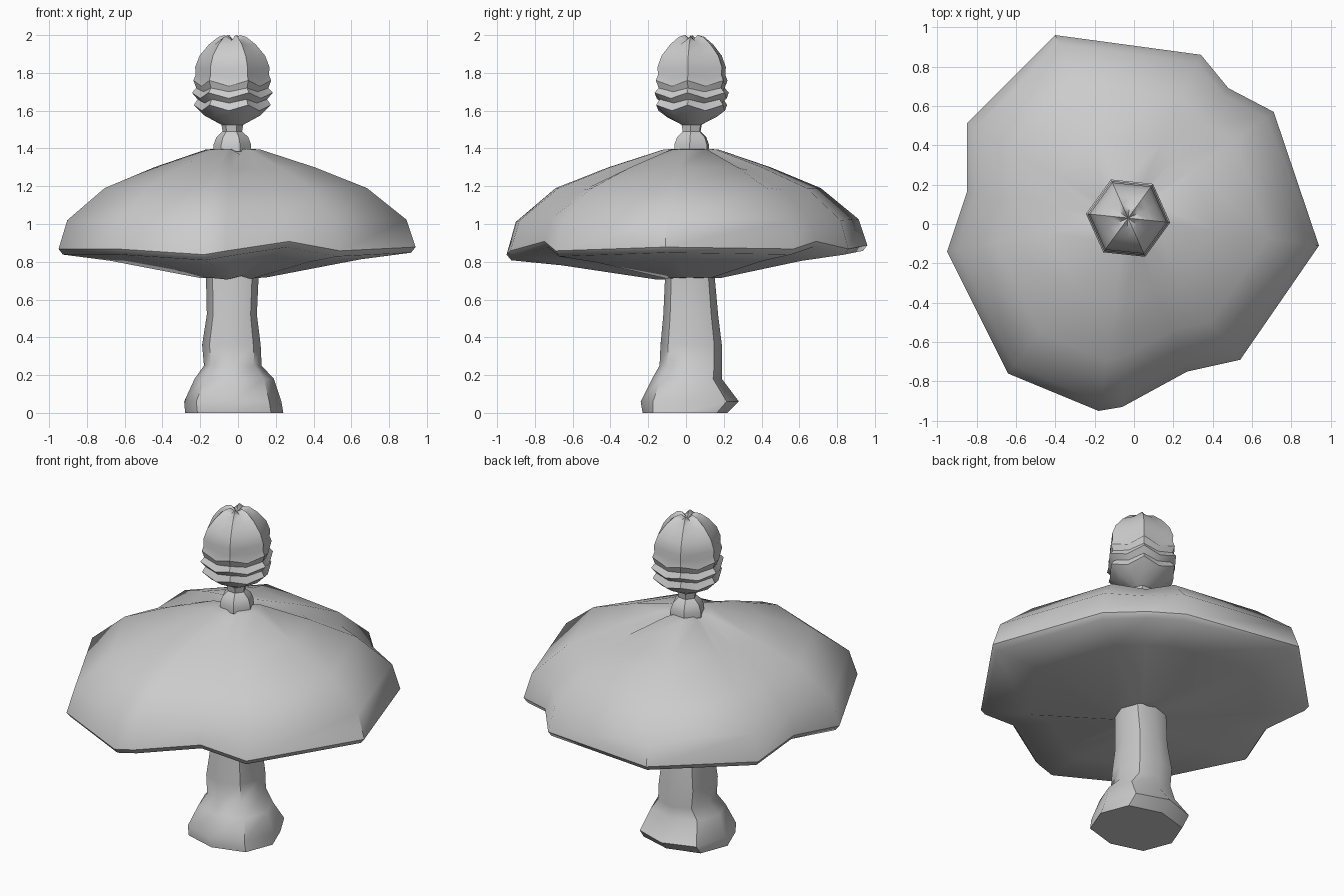
import bpy, bmesh
from math import cos, sin, radians

if "Cube" in bpy.data.objects:
    bpy.data.objects.remove(bpy.data.objects["Cube"])


def loft(name, rings, angle=45):
    """Skin a list of equal-length vertex rings; a ring of one point closes an end."""
    bm = bmesh.new()
    vs = [[bm.verts.new(p) for p in r] for r in rings]
    for a, b in zip(vs, vs[1:]):
        n = max(len(a), len(b))
        for i in range(n):
            j = (i + 1) % n
            if len(a) == 1:
                bm.faces.new((a[0], b[j], b[i]))
            elif len(b) == 1:
                bm.faces.new((a[i], a[j], b[0]))
            else:
                bm.faces.new((a[i], a[j], b[j], b[i]))
    bmesh.ops.recalc_face_normals(bm, faces=bm.faces)
    me = bpy.data.meshes.new(name)
    bm.to_mesh(me)
    bm.free()
    ob = bpy.data.objects.new(name, me)
    bpy.context.collection.objects.link(ob)
    bpy.ops.object.select_all(action='DESELECT')
    ob.select_set(True)
    bpy.context.view_layer.objects.active = ob
    bpy.ops.object.shade_smooth_by_angle(angle=radians(angle))
    return ob


CX, CY = -0.03, 0.03

# cap: notched rim outline (x, y, height offset), scaled up into a dome and in below
rim = [(-0.40, 0.96, 0.02), (0.34, 0.86, 0), (0.48, 0.69, 0.04), (0.71, 0.57, 0),
       (0.94, -0.11, 0.01), (0.54, -0.69, -0.01), (0.27, -0.75, 0.04),
       (-0.06, -0.93, -0.01), (-0.18, -0.95, -0.03), (-0.64, -0.76, 0),
       (-0.95, -0.14, 0), (-0.85, 0.16, 0.03), (-0.85, 0.51, 0)][::-1]


def cap_ring(s, z, wave=1.0, crease=0.0):
    return [(CX + (x - CX) * s, CY + (y - CY) * s,
             z + d * wave - (crease if d >= 0.03 else 0)) for x, y, d in rim]


loft("mushroom_cap", [
    [(CX, CY, 0.71)], cap_ring(0.19, 0.715, 0.3), cap_ring(0.70, 0.805, 0.8),
    cap_ring(0.975, 0.838), cap_ring(1.0, 0.868), cap_ring(0.95, 1.02, 0.3),
    cap_ring(0.735, 1.19, 0, 0.01), cap_ring(0.45, 1.30, 0, 0.015),
    cap_ring(0.15, 1.395, 0, 0.03), [(CX, CY, 1.40)]], 50)

# stem: eight-sided sections given by x and y limits and height
levels = [(-0.28, 0.24, -0.23, 0.22, 0), (-0.285, 0.23, -0.24, 0.28, 0.06),
          (-0.23, 0.19, -0.18, 0.19, 0.18), (-0.18, 0.125, -0.14, 0.19, 0.25),
          (-0.19, 0.12, -0.135, 0.19, 0.36), (-0.165, 0.10, -0.12, 0.17, 0.52),
          (-0.17, 0.11, -0.11, 0.15, 0.74)]


def stem_ring(x0, x1, y0, y1, z):
    ring = []
    for k in range(8):
        t = radians(45 * k)
        # slightly squared corners
        f = 1.06 if k % 2 else 1
        ring.append(((x0 + x1) / 2 + (x1 - x0) / 2 * cos(t) * f,
                     (y0 + y1) / 2 + (y1 - y0) / 2 * sin(t) * f, z))
    return ring


loft("stem", [[(CX, 0, 0)]] + [stem_ring(*l) for l in levels] + [[(CX, 0.02, 0.75)]])


# bud: hexagonal rings with scalloped lips and a grooved tip
def hex_ring(r, z, mid=0.0, groove=1.0):
    ring = []
    for k in range(12):
        odd = k % 2
        q = r * (cos(radians(30)) * groove if odd else 1)
        a = radians(30 * k - 6)
        ring.append((CX + q * cos(a), CY + q * sin(a), z + (mid if odd else 0)))
    return ring


profile = [(0.10, 1.385, 0), (0.10, 1.42, 0), (0.085, 1.46, 0), (0.052, 1.49, 0),
           (0.058, 1.525, 0), (0.15, 1.575, -0.01), (0.205, 1.63, -0.03),
           (0.185, 1.66, -0.02), (0.215, 1.695, -0.03), (0.192, 1.72, -0.02),
           (0.207, 1.76, -0.03), (0.195, 1.79, -0.01), (0.198, 1.83, -0.01),
           (0.175, 1.89, 0)]
loft("bud", [[(CX, CY, 1.385)]] + [hex_ring(*p) for p in profile] + [
    hex_ring(0.125, 1.95, 0, 0.95), hex_ring(0.075, 1.99, -0.02, 0.8),
    hex_ring(0.04, 2.0, -0.025, 0.8), [(CX, CY, 1.97)]], 35)
